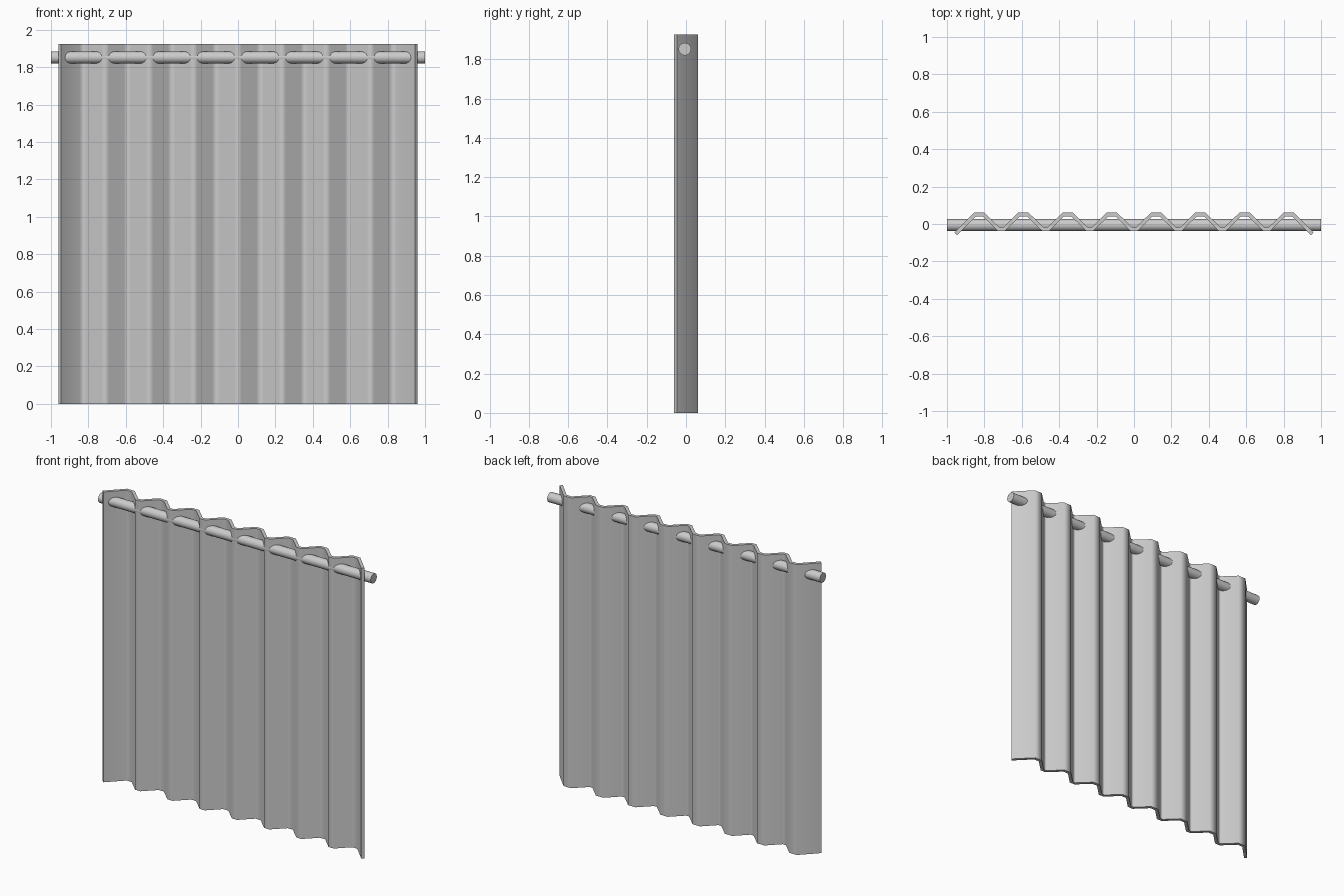
import bpy, bmesh, math

if "Cube" in bpy.data.objects:
    bpy.data.objects.remove(bpy.data.objects["Cube"])

PERIOD, FOLDS, HEIGHT = 0.2365, 8, 1.925
PEAK_Y, VALLEY_Y, END_Y = 0.051, -0.027, -0.053
PEAK_HALF, VALLEY_HALF = 0.023, 0.015


def smooth(obj, angle):
    bpy.ops.object.select_all(action='DESELECT')
    obj.select_set(True)
    bpy.context.view_layer.objects.active = obj
    bpy.ops.object.shade_smooth_by_angle(angle=math.radians(angle))


# Pleat profile seen from above: flat back folds, narrow front folds
profile = []
for i in range(FOLDS):
    c = (i - (FOLDS - 1) / 2) * PERIOD
    profile += [(c - PEAK_HALF, PEAK_Y), (c + PEAK_HALF, PEAK_Y)]
    if i < FOLDS - 1:
        v = c + PERIOD / 2
        profile += [(v - VALLEY_HALF, VALLEY_Y), (v + VALLEY_HALF, VALLEY_Y)]
end_x = 0.953
profile = [(-end_x, END_Y)] + profile + [(end_x, END_Y)]

# Curtain sheet
bm = bmesh.new()
low = [bm.verts.new((x, y, 0)) for x, y in profile]
high = [bm.verts.new((x, y, HEIGHT)) for x, y in profile]
for i in range(len(profile) - 1):
    bm.faces.new((low[i], low[i + 1], high[i + 1], high[i]))
mesh = bpy.data.meshes.new("curtain")
bm.to_mesh(mesh)
bm.free()
curtain = bpy.data.objects.new("curtain", mesh)
bpy.context.collection.objects.link(curtain)
solid = curtain.modifiers.new("thickness", 'SOLIDIFY')
solid.thickness = 0.02
solid.offset = 0
solid.use_even_offset = True
bpy.context.view_layer.objects.active = curtain
curtain.select_set(True)
bpy.ops.object.modifier_apply(modifier="thickness")
smooth(curtain, 60)
weighted = curtain.modifiers.new("soft_folds", 'WEIGHTED_NORMAL')
weighted.keep_sharp = True

# Rod threaded through the pleats
bpy.ops.mesh.primitive_cylinder_add(vertices=32, radius=0.032, depth=2,
                                    location=(0, -0.006, 1.852),
                                    rotation=(0, math.pi / 2, 0))
rod = bpy.context.object
rod.name = "curtain_rod"
smooth(rod, 40)
